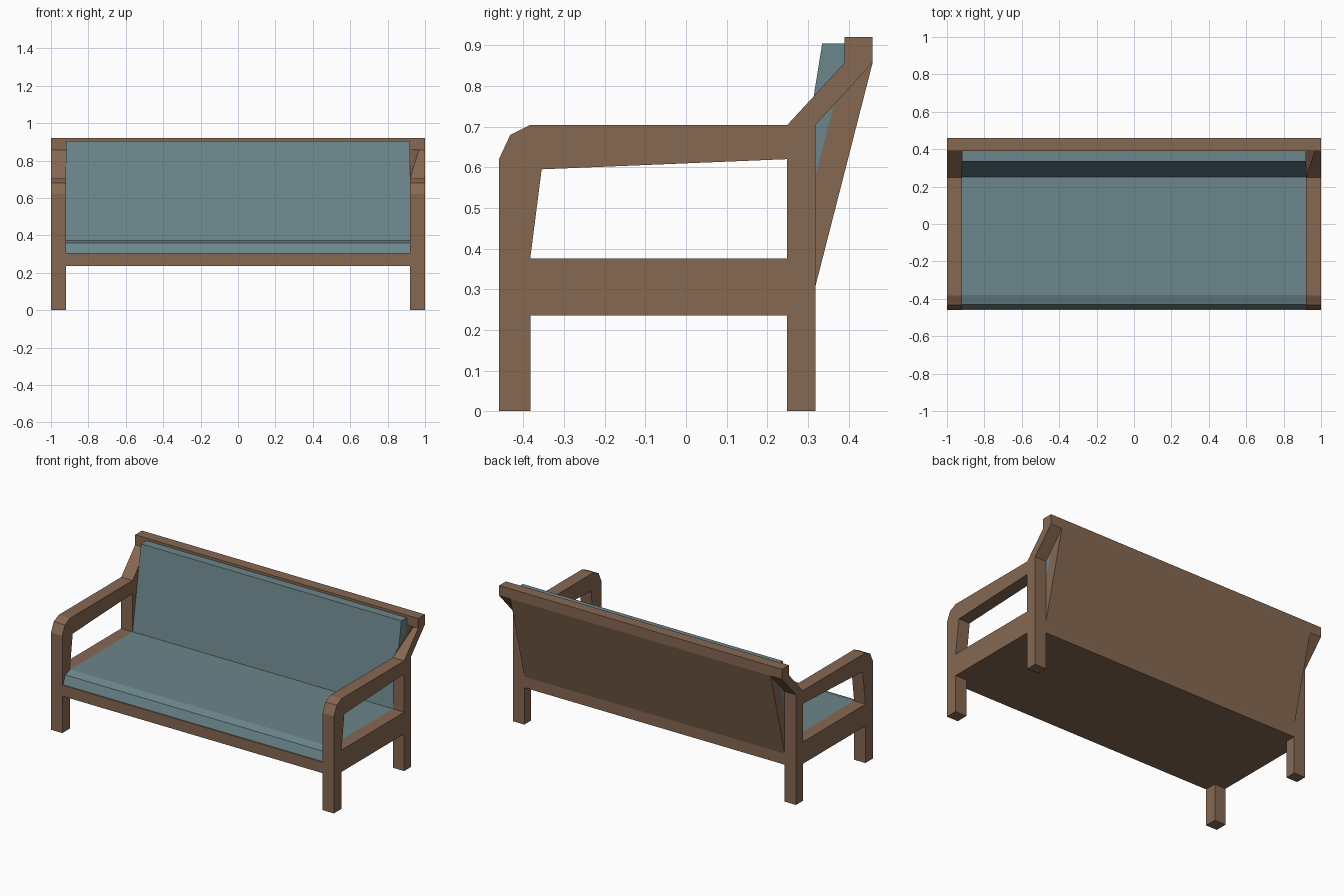
import bpy, bmesh

if "Cube" in bpy.data.objects:
    bpy.data.objects.remove(bpy.data.objects["Cube"])


def material(name, color):
    m = bpy.data.materials.new(name)
    m.diffuse_color = color
    m.use_nodes = True
    m.node_tree.nodes["Principled BSDF"].inputs["Base Color"].default_value = m.diffuse_color
    return m


WOOD = material("wood", (0.24, 0.14, 0.085, 1))
FABRIC = material("fabric", (0.15, 0.24, 0.26, 1))
INNER = 0.92  # inner face of the side frames


def prism(name, loops, x0, x1, mat, move=None):
    """Extrude (y, z) loops along x; a second loop becomes a hole."""
    bm = bmesh.new()
    edges = []
    for loop in loops:
        vs = [bm.verts.new((x0, y, z)) for y, z in loop]
        edges += [bm.edges.new((vs[i - 1], vs[i])) for i in range(len(vs))]
    if len(loops) == 1:
        bm.faces.new(vs)
    else:
        bmesh.ops.triangle_fill(bm, use_beauty=True, edges=edges, normal=(1, 0, 0))
    geom = bmesh.ops.extrude_face_region(bm, geom=bm.faces[:], use_keep_orig=True)["geom"]
    for v in [g for g in geom if isinstance(g, bmesh.types.BMVert)]:
        v.co.x = x1
    if move:
        move(bm)
    bmesh.ops.recalc_face_normals(bm, faces=bm.faces[:])
    me = bpy.data.meshes.new(name)
    bm.to_mesh(me)
    bm.free()
    me.materials.append(mat)
    ob = bpy.data.objects.new(name, me)
    bpy.context.collection.objects.link(ob)
    return ob


# Side frames: legs, side rail, armrest and the opening under it
side = [(-0.46, 0), (-0.383, 0), (-0.383, 0.236), (0.249, 0.236), (0.249, 0),
        (0.318, 0), (0.318, 0.704), (0.249, 0.704), (-0.383, 0.704),
        (-0.432, 0.68), (-0.46, 0.62)]
opening = [(-0.383, 0.376), (0.249, 0.376), (0.249, 0.62), (-0.355, 0.595)]
# Slanted brace from the armrest to the top rail
brace = [(0.249, 0.704), (0.318, 0.704), (0.459, 0.857), (0.39, 0.857)]


def pinch_brace(bm):
    # The right brace narrows at its upper inside corner
    for v in bm.verts:
        if v.co.x < 0.95 and abs(v.co.y - 0.39) < 0.005:
            v.co.x = 0.967


for label, s in (("left", -1), ("right", 1)):
    prism(label + "_side_frame", [side, opening], s * INNER, s, WOOD)
    prism(label + "_brace", [brace], s * INNER, s, WOOD,
          pinch_brace if s > 0 else None)

# Top rail across the full width
prism("top_rail", [[(0.39, 0.857), (0.459, 0.857), (0.459, 0.921), (0.39, 0.921)]],
      -1, 1, WOOD)

# Seat base and leaning back panel
prism("seat_base", [[(-0.46, 0.236), (0.318, 0.236), (0.318, 0.306), (-0.46, 0.306)]],
      -INNER, INNER, WOOD)
prism("back_panel", [[(0.249, 0.306), (0.318, 0.306), (0.459, 0.857), (0.39, 0.857)]],
      -INNER, INNER, WOOD)

# Cushions
prism("seat_cushion", [[(-0.452, 0.306), (0.249, 0.306), (0.267, 0.376),
                        (-0.38, 0.376), (-0.43, 0.36)]],
      -INNER, INNER, FABRIC)
prism("back_cushion", [[(0.25, 0.376), (0.267, 0.376), (0.39, 0.857),
                        (0.39, 0.905), (0.335, 0.905)]],
      -INNER, INNER, FABRIC)
